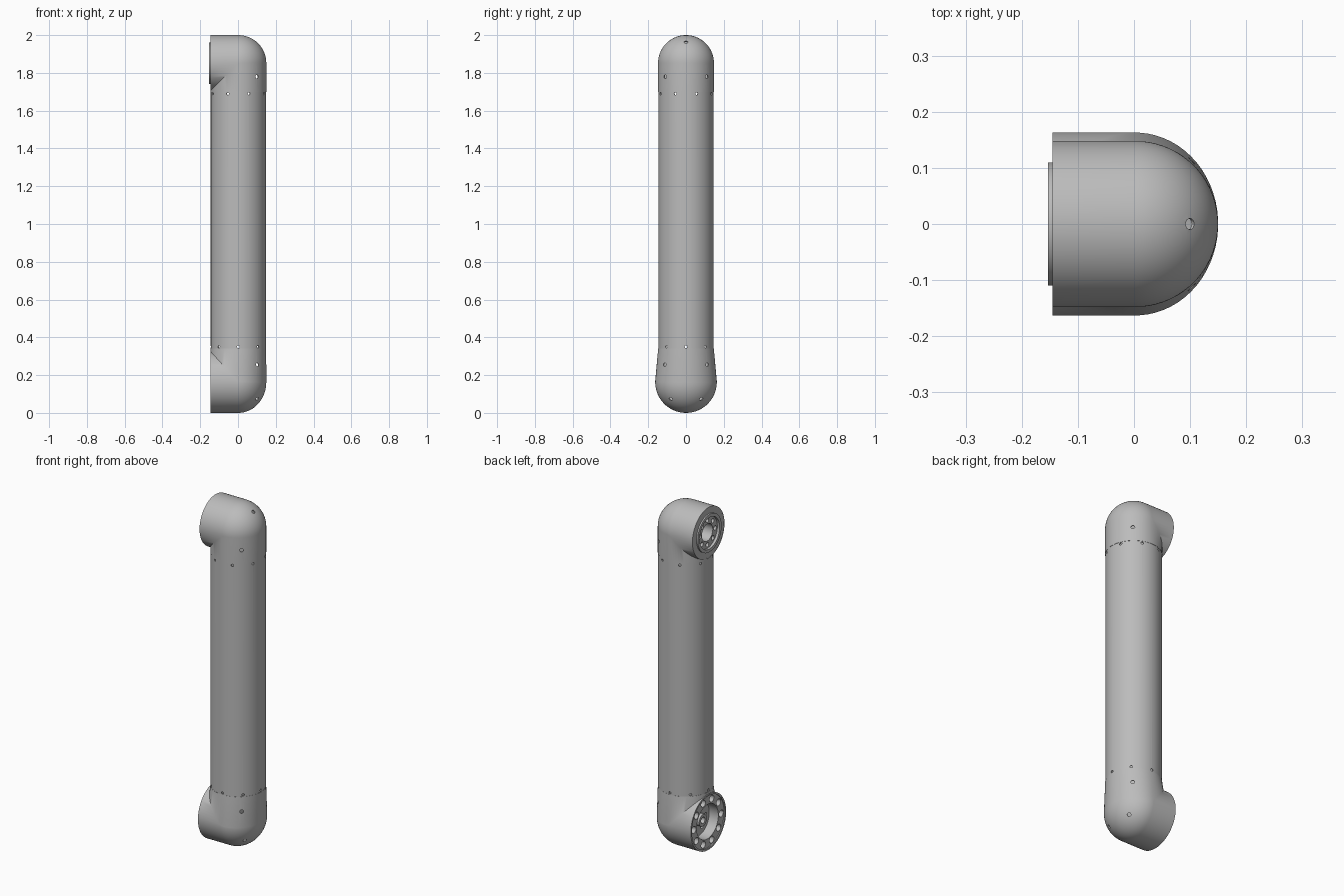
import bpy, bmesh, math
from mathutils import Vector, Matrix

old = bpy.data.objects.get("Cube")
if old:
    bpy.data.objects.remove(old, do_unlink=True)

SEG = 64
OX = 0.002          # tube axis offset in x
FACE = -0.145       # plane of the open joint ends

grey = bpy.data.materials.new("satin grey")
grey.use_nodes = True
tone = (0.5, 0.5, 0.5, 1)
grey.diffuse_color = tone
grey.node_tree.nodes["Principled BSDF"].inputs["Base Color"].default_value = tone


def finish(name, bm):
    bmesh.ops.remove_doubles(bm, verts=bm.verts, dist=1e-5)
    bmesh.ops.recalc_face_normals(bm, faces=bm.faces)
    me = bpy.data.meshes.new(name)
    bm.to_mesh(me)
    bm.free()
    me.materials.append(grey)
    ob = bpy.data.objects.new(name, me)
    bpy.context.collection.objects.link(ob)
    return ob


def loft(name, rings, closed=False):
    """Skin a list of rings; closed joins the last ring to the first."""
    bm = bmesh.new()
    vs = [[bm.verts.new(p) for p in ring] for ring in rings]
    pairs = list(zip(vs, vs[1:])) + ([(vs[-1], vs[0])] if closed else [])
    for a, b in pairs:
        for i in range(SEG):
            j = (i + 1) % SEG
            bm.faces.new((a[i], a[j], b[j], b[i]))
    return finish(name, bm)


def lathe(name, profile, place):
    """Revolve a closed (radius, height) profile; place maps a, b, h to a point."""
    angles = [math.tau * i / SEG for i in range(SEG)]
    rings = [[place(r * math.cos(t), r * math.sin(t), h) for t in angles]
             for r, h in profile]
    return loft(name, rings, closed=True)


def cut(ob, holes):
    """Drill holes given as (centre, direction, radius, length)."""
    bm = bmesh.new()
    for centre, way, radius, length in holes:
        turn = Vector(way).to_track_quat('Z', 'Y').to_matrix().to_4x4()
        bmesh.ops.create_cone(bm, cap_ends=True, segments=20, radius1=radius,
                              radius2=radius, depth=length,
                              matrix=Matrix.Translation(centre) @ turn)
    cutter = finish("cutter", bm)
    cutter.hide_render = True
    mod = ob.modifiers.new("holes", 'BOOLEAN')
    mod.operation, mod.solver, mod.object = 'DIFFERENCE', 'EXACT', cutter
    bake(ob)
    bpy.data.objects.remove(cutter, do_unlink=True)


def bake(ob):
    deps = bpy.context.evaluated_depsgraph_get()
    me = bpy.data.meshes.new_from_object(ob.evaluated_get(deps))
    ob.modifiers.clear()
    ob.data = me


def elbow(name, c, s, ax, az, ry, leg, leg_r):
    """Right-angle joint housing: horizontal socket, ball corner, vertical leg."""
    angles = [math.tau * (i + 0.5) / SEG for i in range(SEG)]
    rings = [[(FACE, ry * math.sin(t), c + s * az * math.cos(t)) for t in angles]]
    steps = 16
    for k in range(steps + 1):
        a = math.pi / 2 * k / steps
        ring = []
        for t in angles:
            u = math.cos(t)
            fx, fz = (math.sin(a), math.cos(a)) if u > 0 else (1, 1)
            ring.append((OX + ax * u * fx, ry * math.sin(t), c + s * az * u * fz))
        rings.append(ring)
    rings.append([(OX + leg_r * math.cos(t), leg_r * math.sin(t), leg) for t in angles])
    ob = loft(name, rings)
    mod = ob.modifiers.new("wall", 'SOLIDIFY')
    mod.thickness, mod.offset = 0.006, -1
    bake(ob)
    return ob


def around(count, radius, c, x, hole_r, depth):
    """Ring of holes drilled along x into a joint face."""
    return [((x, radius * math.cos(t), c + radius * math.sin(t)), (1, 0, 0), hole_r, depth)
            for t in (math.tau * i / count for i in range(count))]


# Long hollow tube with a row of screw holes near each end
tube = lathe("main_tube", [(0.1465, 0.335), (0.1465, 1.708), (0.1405, 1.708), (0.1405, 0.335)],
             lambda a, b, h: (OX + a, b, h))
holes = []
for z, shift in ((1.69, 0.5), (0.35, 0)):
    for i in range(8):
        t = math.tau * (i + shift) / 8
        d = Vector((math.cos(t), math.sin(t), 0))
        holes.append((d * 0.144 + Vector((OX, 0, z)), d, 0.007, 0.04))
cut(tube, holes)

# Upper and lower elbow housings with their access holes
TOP, LOW = 1.852, 0.163
upper = elbow("upper_elbow", TOP, 1, 0.148, 0.148, 0.148, 1.70, 0.148)
lower = elbow("lower_elbow", LOW, -1, 0.148, 0.163, 0.163, 0.34, 0.1475)
cut(upper, [((0.1, 0, 1.963), (0.1, 0, 0.11), 0.01, 0.04)] +
    [((0.1, y, 1.78), (0.1, y, 0), 0.01, 0.04) for y in (-0.11, 0.11)])
cut(lower, [((0.1, y, 0.255), (0.1, y, 0), 0.01, 0.04) for y in (-0.11, 0.11)] +
    [((0.1, y, 0.075), (0.1, y, -0.09), 0.01, 0.04) for y in (-0.08, 0.08)])

# Upper joint flange: raised ring, bolt circle and central bore
flange = lathe("upper_flange",
               [(0, -0.06), (0.144, -0.06), (0.144, -0.1445), (0.11, -0.1445),
                (0.11, -0.153), (0.092, -0.153), (0.092, -0.138), (0.05, -0.138),
                (0.05, -0.075), (0, -0.075)],
               lambda a, b, h: (h, a, TOP + b))
cut(flange, around(8, 0.071, TOP, -0.135, 0.013, 0.08))

# Lower joint flange: rim with pockets around a wide bore
socket = lathe("lower_flange",
               [(0, -0.06), (0.159, -0.06), (0.159, -0.1445), (0.152, -0.1445),
                (0.152, -0.139), (0.1, -0.139), (0.1, -0.08), (0, -0.08)],
               lambda a, b, h: (h, a, LOW + b))
cut(socket, around(10, 0.126, LOW, -0.135, 0.02, 0.08) +
    around(6, 0.065, LOW, -0.08, 0.012, 0.02))

# Small hub in the lower bore
hub = lathe("lower_hub", [(0.018, -0.07), (0.035, -0.07), (0.035, -0.11), (0.018, -0.11)],
            lambda a, b, h: (h, a, LOW + b))

bpy.ops.object.select_all(action='DESELECT')
for ob in (tube, upper, lower, flange, socket, hub):
    ob.select_set(True)
    bpy.context.view_layer.objects.active = ob
bpy.ops.object.shade_smooth_by_angle(angle=math.radians(35))
